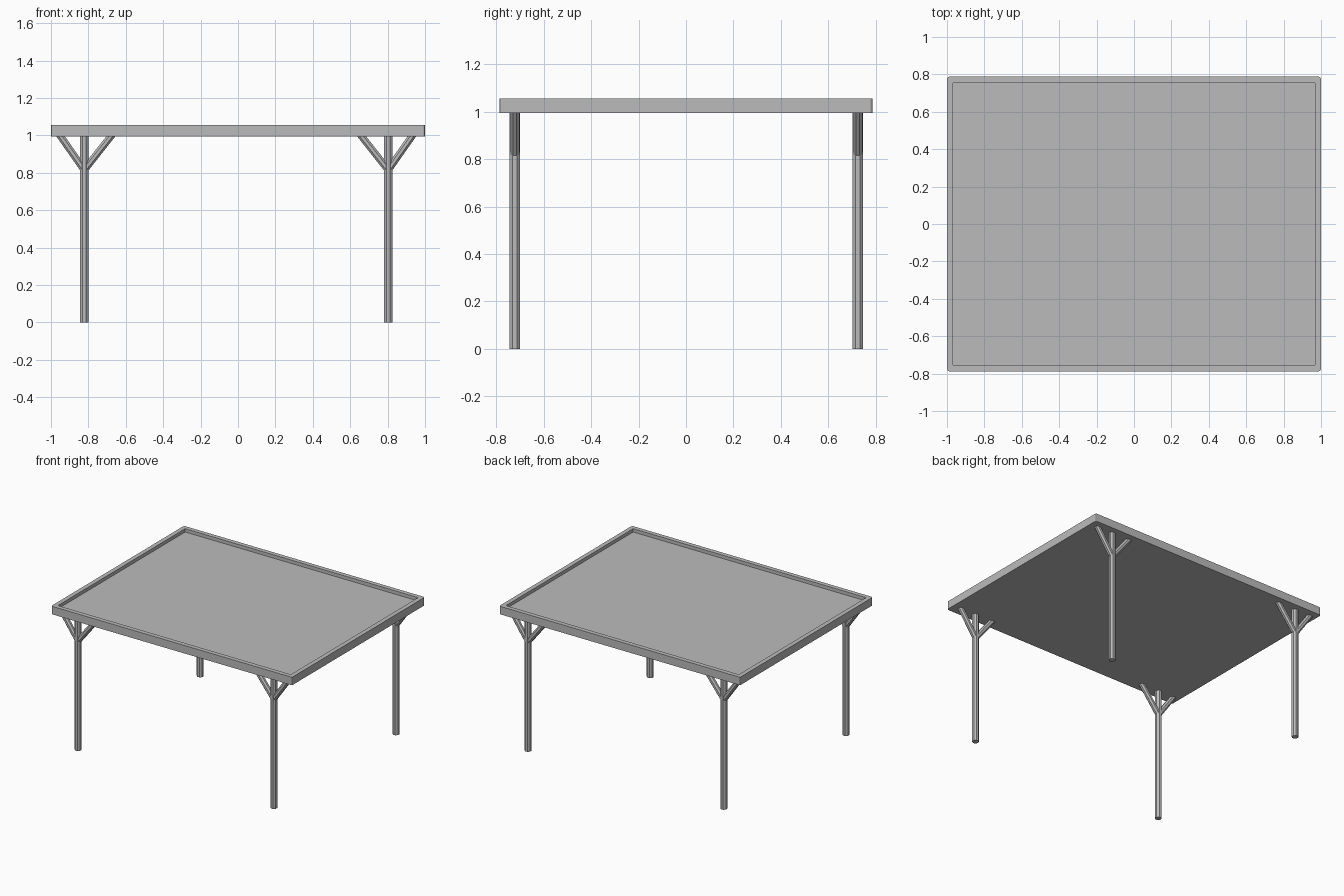
import bpy, bmesh, math
from mathutils import Vector

if "Cube" in bpy.data.objects:
    bpy.data.objects.remove(bpy.data.objects["Cube"])

grey = bpy.data.materials.new("plain grey")
grey.diffuse_color = (0.5, 0.5, 0.5, 1)
grey.use_nodes = True
grey.node_tree.nodes["Principled BSDF"].inputs["Base Color"].default_value = grey.diffuse_color


def add_object(name, bm):
    bmesh.ops.recalc_face_normals(bm, faces=bm.faces)
    mesh = bpy.data.meshes.new(name)
    bm.to_mesh(mesh)
    bm.free()
    mesh.materials.append(grey)
    ob = bpy.data.objects.new(name, mesh)
    bpy.context.collection.objects.link(ob)
    return ob


def post(name, a, b, half_width, flat_ends=True):
    """Eight-sided post from a to b; its ends are sheared to stay level."""
    a, b = Vector(a), Vector(b)
    d = (b - a).normalized()
    r = half_width / math.cos(math.pi / 8)
    bm = bmesh.new()
    rings = []
    for p in (a, b):
        ring = []
        for i in range(8):
            t = math.tau * (i + 0.5) / 8
            # widen along x so the slanted post keeps a round section
            ring.append(bm.verts.new(p + Vector((r * math.cos(t) / d.z, r * math.sin(t), 0))))
        rings.append(ring)
    for i in range(8):
        j = (i + 1) % 8
        bm.faces.new((rings[0][i], rings[0][j], rings[1][j], rings[1][i]))
    bm.faces.new(rings[0][::-1])
    bm.faces.new(rings[1])
    return add_object(name, bm)


# Tray-like table top with clipped corners and a raised rim
bm = bmesh.new()
bmesh.ops.create_cube(bm, size=1)
for v in bm.verts:
    v.co = Vector((v.co.x * 2, v.co.y * 1.575, 1.025 + v.co.z * 0.06))
upright = [e for e in bm.edges if abs(e.verts[0].co.z - e.verts[1].co.z) > 0.01]
bmesh.ops.bevel(bm, geom=upright, offset=0.012, segments=2, profile=0.5, affect='EDGES')
bm.normal_update()
top = max(bm.faces, key=lambda f: f.calc_center_median().z)
bmesh.ops.inset_region(bm, faces=[top], thickness=0.034)
floor = bmesh.ops.extrude_face_region(bm, geom=[top])
bmesh.ops.delete(bm, geom=[top], context='FACES_ONLY')
for v in floor["geom"]:
    if isinstance(v, bmesh.types.BMVert):
        v.co.z -= 0.025
add_object("table_top", bm)

# Legs, each with an outer and an inner slanted brace
for side, x, s in (("left", -0.822, -1), ("right", 0.803, 1)):
    for end, y in (("front", -0.722), ("back", 0.725)):
        name = f"{end}_{side}"
        post(name + "_leg", (x, y, 0), (x, y, 1.0), 0.022)
        post(name + "_outer_brace", (x, y, 0.815), (x + s * 0.13, y, 1.0), 0.019)
        post(name + "_inner_brace", (x, y, 0.815), (x - s * 0.146, y, 1.0), 0.019)
